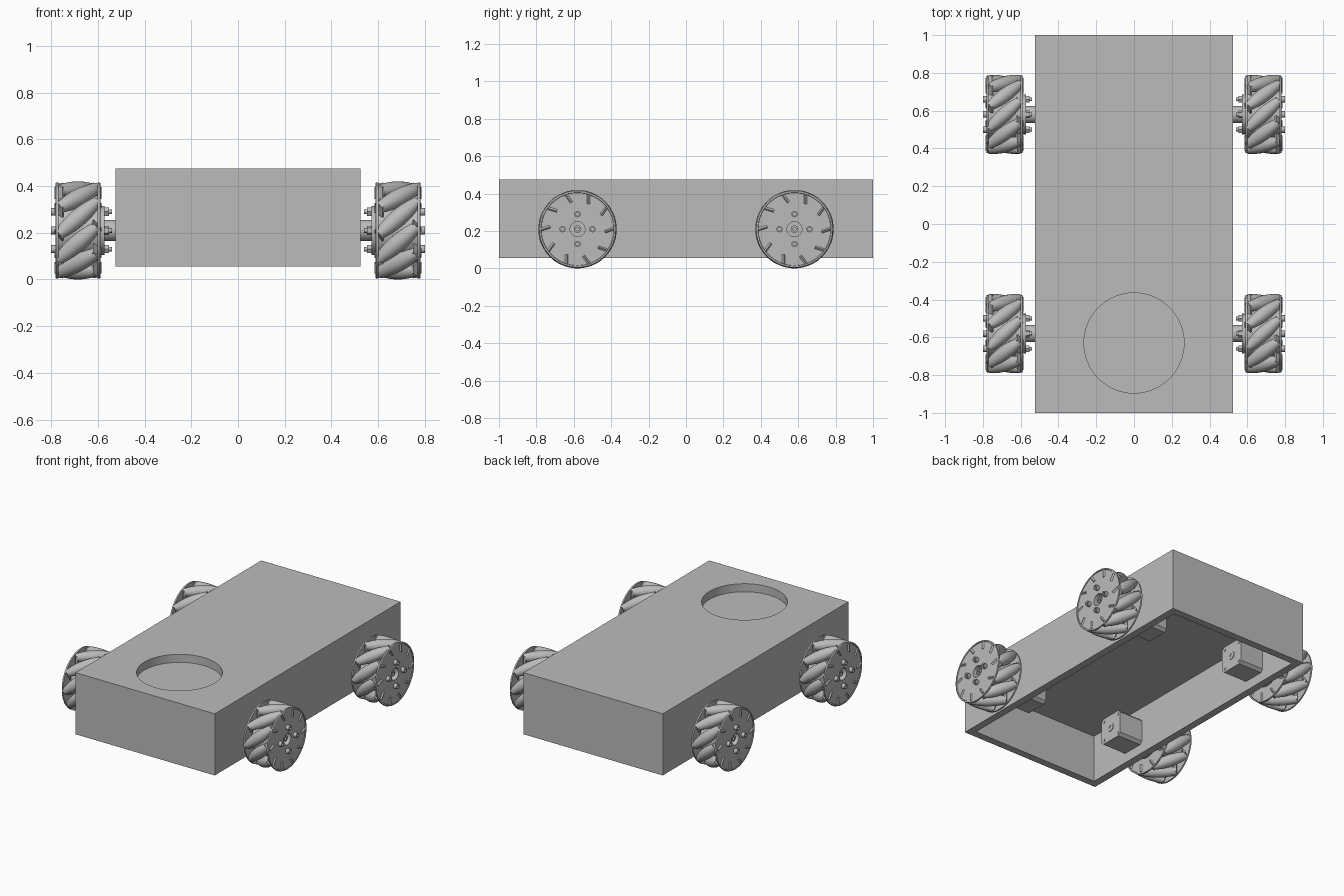
import bpy, bmesh, math
from mathutils import Matrix, Vector

if "Cube" in bpy.data.objects:
    bpy.data.objects.remove(bpy.data.objects["Cube"], do_unlink=True)

grey = bpy.data.materials.new("mid_grey")
grey.use_nodes = True
COLOUR = (0.5, 0.5, 0.5, 1)
grey.diffuse_color = COLOUR
grey.node_tree.nodes["Principled BSDF"].inputs["Base Color"].default_value = COLOUR


def finish(bm, name):
    """Turn a bmesh into a mesh with clean outward normals."""
    bmesh.ops.remove_doubles(bm, verts=bm.verts, dist=1e-5)
    bmesh.ops.recalc_face_normals(bm, faces=bm.faces)
    mesh = bpy.data.meshes.new(name)
    bm.to_mesh(mesh)
    bm.free()
    mesh.materials.append(grey)
    return mesh


def add(name, mesh):
    ob = bpy.data.objects.new(name, mesh)
    bpy.context.collection.objects.link(ob)
    return ob


def lathe(bm, profile, sides=32, matrix=Matrix(), closed=False):
    """Revolve (x, radius) points around the x axis."""
    rings = []
    for x, r in profile:
        rings.append([bm.verts.new(matrix @ Vector(
            (x, r * math.cos(2 * math.pi * i / sides), r * math.sin(2 * math.pi * i / sides))))
            for i in range(sides)])
    pairs = list(zip(rings, rings[1:]))
    if closed:
        pairs.append((rings[-1], rings[0]))
    for a, b in pairs:
        for i in range(sides):
            j = (i + 1) % sides
            bm.faces.new((a[i], a[j], b[j], b[i]))


def rod(bm, x0, x1, r, sides=32, matrix=Matrix()):
    lathe(bm, [(x0, 0), (x0, r), (x1, r), (x1, 0)], sides, matrix)


def box(bm, centre, size):
    m = Matrix.Translation(centre) @ Matrix.Diagonal((*size, 1))
    return bmesh.ops.create_cube(bm, size=1, matrix=m)["verts"]


# Chassis: box open underneath, with a shallow round pocket on top
HALF_W, BOTTOM, TOP, WALL, CEILING = 0.525, 0.055, 0.475, 0.05, 0.375
bm = bmesh.new()
box(bm, (0, 0, (BOTTOM + TOP) / 2), (2 * HALF_W, 2, TOP - BOTTOM))
chassis = add("chassis", finish(bm, "chassis"))

bm = bmesh.new()
box(bm, (0, 0, CEILING / 2 - 0.1), (2 * (HALF_W - WALL), 2 - 2 * WALL, CEILING + 0.2))
cavity = add("cavity_cutter", finish(bm, "cavity_cutter"))

bm = bmesh.new()
upright = Matrix.Translation((0, -0.63, 0)) @ Matrix.Rotation(-math.pi / 2, 4, "Y")
rod(bm, TOP - 0.055, TOP + 0.1, 0.265, 96, upright)
pocket = add("pocket_cutter", finish(bm, "pocket_cutter"))

bpy.context.view_layer.objects.active = chassis
for cutter in (cavity, pocket):
    cutter.hide_render = True
    mod = chassis.modifiers.new("cut", "BOOLEAN")
    mod.operation, mod.solver, mod.object = "DIFFERENCE", "EXACT", cutter
    bpy.ops.object.modifier_apply(modifier=mod.name)
    bpy.data.objects.remove(cutter, do_unlink=True)

# Wheel parts: axle along x, outboard side at +x, centred on the origin
WHEEL_R, AXIS_R, TILT, ROLLERS = 0.21, 0.172, math.radians(42), 10
parts = {}

# Two side plates with a raised rim and a centre hole
bm = bmesh.new()
plate = [(0.084, 0.04), (0.092, 0.04), (0.092, 0.194), (0.096, 0.196), (0.096, 0.202),
         (0.094, 0.205), (0.084, 0.205)]
lathe(bm, plate, 64, closed=True)
lathe(bm, [(-x, r) for x, r in plate], 64, closed=True)
parts["wheel_plates"] = finish(bm, "wheel_plates")

# Drum with a recessed axle end
bm = bmesh.new()
lathe(bm, [(-0.09, 0), (-0.09, 0.13), (0.088, 0.13), (0.088, 0.04), (0.045, 0.04),
           (0.045, 0.02), (0.08, 0.02), (0.08, 0.009), (0.065, 0.009), (0.065, 0)], 48)
parts["wheel_drum"] = finish(bm, "wheel_drum")

# Barrel rollers set at a slant, whose outer sides follow the wheel circle
half = 0.083 / math.cos(TILT)
barrel = [(-half, 0)]
for k in range(11):
    s = half * (k / 5 - 1)
    barrel.append((s, WHEEL_R - math.hypot(AXIS_R, s * math.sin(TILT))))
barrel.append((half, 0))
rollers, brackets = bmesh.new(), bmesh.new()
for k in range(ROLLERS):
    m = (Matrix.Rotation(2 * math.pi * k / ROLLERS, 4, "X")
         @ Matrix.Translation((0, 0, AXIS_R)) @ Matrix.Rotation(TILT, 4, "Z"))
    lathe(rollers, barrel, 20, m)
    # Bent tabs that hold both roller ends
    for end in (-1, 1):
        tab = box(brackets, (end * (half - 0.004), 0, -0.012), (0.01, 0.05, 0.05))
        bmesh.ops.transform(brackets, matrix=m, verts=tab)
parts["wheel_rollers"] = finish(rollers, "wheel_rollers")
parts["roller_brackets"] = finish(brackets, "roller_brackets")

# Bolts through the wheel: socket heads outside, nuts and bolt ends inside
bm = bmesh.new()
for k in range(4):
    m = Matrix.Rotation(k * math.pi / 2, 4, "X") @ Matrix.Translation((0, 0, 0.08))
    lathe(bm, [(0.085, 0), (0.085, 0.017), (0.115, 0.017), (0.115, 0.009),
               (0.1, 0.009), (0.1, 0)], 16, m)
    rod(bm, -0.132, -0.11, 0.02, 6, m)
    rod(bm, -0.145, -0.12, 0.01, 12, m)
parts["wheel_bolts"] = finish(bm, "wheel_bolts")

# Hub flange and coupling that reach the chassis wall
bm = bmesh.new()
lathe(bm, [(-0.09, 0), (-0.09, 0.105), (-0.114, 0.105), (-0.114, 0.045),
           (-0.165, 0.045), (-0.165, 0)], 40)
parts["hub_coupling"] = finish(bm, "hub_coupling")

# Motor inside the chassis: bevelled block, corner holes and a rear shaft
INNER, BACK, HALF_M = -0.21, -0.385, 0.09
bm = bmesh.new()
box(bm, ((INNER + BACK) / 2, 0, 0), (INNER - BACK, 2 * HALF_M, 2 * HALF_M))
long_edges = [e for e in bm.edges if abs(e.verts[0].co.x - e.verts[1].co.x) > 0.1]
bmesh.ops.bevel(bm, geom=long_edges, offset=0.018, segments=1, affect="EDGES")
lathe(bm, [(BACK + 0.01, 0), (BACK + 0.01, 0.026), (BACK - 0.004, 0.026),
           (BACK - 0.004, 0.012), (BACK + 0.008, 0.012), (BACK + 0.008, 0)], 24)
for a in (-1, 1):
    for b in (-1, 1):
        m = Matrix.Translation((0, a * 0.066, b * 0.066))
        rod(bm, BACK + 0.01, BACK - 0.004, 0.01, 12, m)
parts["motor"] = finish(bm, "motor")

# Place the four wheel sets
for end, y in (("front", -0.58), ("rear", 0.58)):
    for side, sx, turn in (("left", 1, 0), ("right", -1, math.pi)):
        for name, mesh in parts.items():
            ob = add(f"{end}_{side}_{name}", mesh)
            ob.location = (sx * 0.685, y, WHEEL_R)
            ob.rotation_euler.z = turn

# Smooth the round parts while keeping edges sharp
bpy.ops.object.select_all(action="DESELECT")
for ob in bpy.context.collection.objects:
    if ob.type == "MESH" and ob.data.materials and ob.data.materials[0] == grey:
        ob.select_set(True)
bpy.ops.object.shade_smooth_by_angle(angle=math.radians(35))
